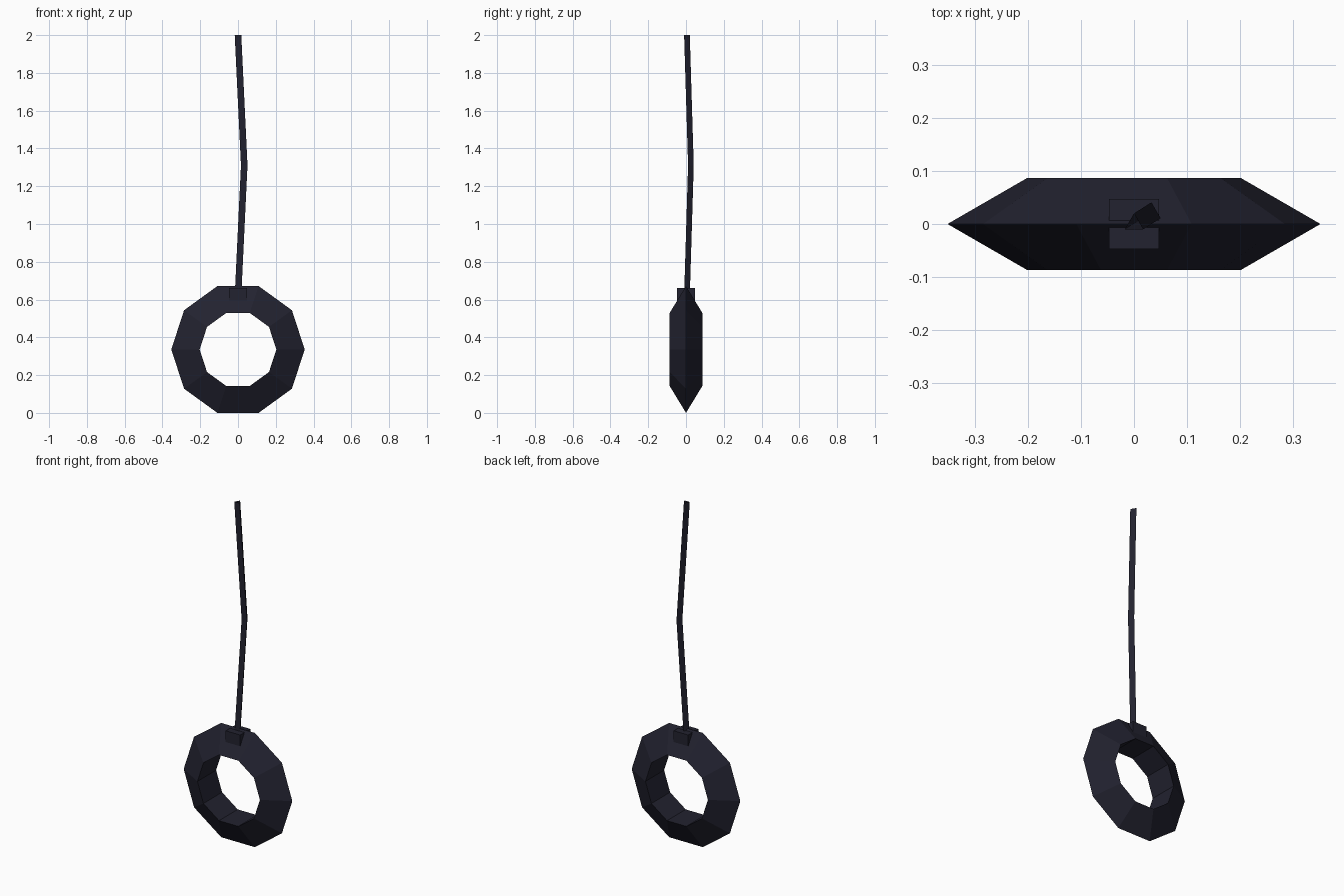
import bpy, bmesh
from math import sin, cos, pi
from mathutils import Vector

cube = bpy.data.objects.get("Cube")
if cube:
    bpy.data.objects.remove(cube, do_unlink=True)

# One dark rubber colour for every part
rubber = bpy.data.materials.new("dark_navy_rubber")
rubber.use_nodes = True
colour = (0.016, 0.016, 0.029, 1)
rubber.diffuse_color = colour
rubber.node_tree.nodes["Principled BSDF"].inputs["Base Color"].default_value = colour


def add_object(name, bm):
    mesh = bpy.data.meshes.new(name)
    bm.to_mesh(mesh)
    bm.free()
    mesh.materials.append(rubber)
    obj = bpy.data.objects.new(name, mesh)
    bpy.context.collection.objects.link(obj)
    return obj


def loft(name, rings, closed=False):
    """Skin matching rings of points, optionally joining the last to the first."""
    bm = bmesh.new()
    loops = [[bm.verts.new(p) for p in ring] for ring in rings]
    pairs = list(zip(loops, loops[1:]))
    if closed:
        pairs.append((loops[-1], loops[0]))
    for a, b in pairs:
        for i in range(len(a)):
            j = (i + 1) % len(a)
            bm.faces.new((a[i], a[j], b[j], b[i]))
    bmesh.ops.recalc_face_normals(bm, faces=bm.faces)
    return add_object(name, bm)


def triangle(radius, start):
    return [(radius * cos(start + k * 2 * pi / 3), radius * sin(start + k * 2 * pi / 3))
            for k in range(3)]


# Tyre: ten-sided ring with a triangular section, ridge outwards
SIDES, MAJOR, MINOR = 10, 0.253, 0.1
CENTRE_Z = (MAJOR + MINOR) * sin(2 * pi / 5)
tyre_rings = []
for s in range(SIDES):
    a = 2 * pi * s / SIDES
    tyre_rings.append([((MAJOR + u) * cos(a), v, CENTRE_Z + (MAJOR + u) * sin(a))
                       for u, v in triangle(MINOR, 0)])
loft("tyre", tyre_rings, closed=True)

# Rope: open three-sided tube with a slight bend in the middle
path = [Vector((0, 0, 0.62)), Vector((0.033, 0.021, 1.31)), Vector((0, 0, 2))]
loft("rope", [[p + Vector((u, v, 0)) for u, v in triangle(0.02, pi / 2)] for p in path])

# Knot: small block seated over the top of the tyre
bm = bmesh.new()
bmesh.ops.create_cube(bm, size=0.094)
bmesh.ops.translate(bm, verts=bm.verts, vec=(0, 0, 0.613))
add_object("rope_knot", bm)
